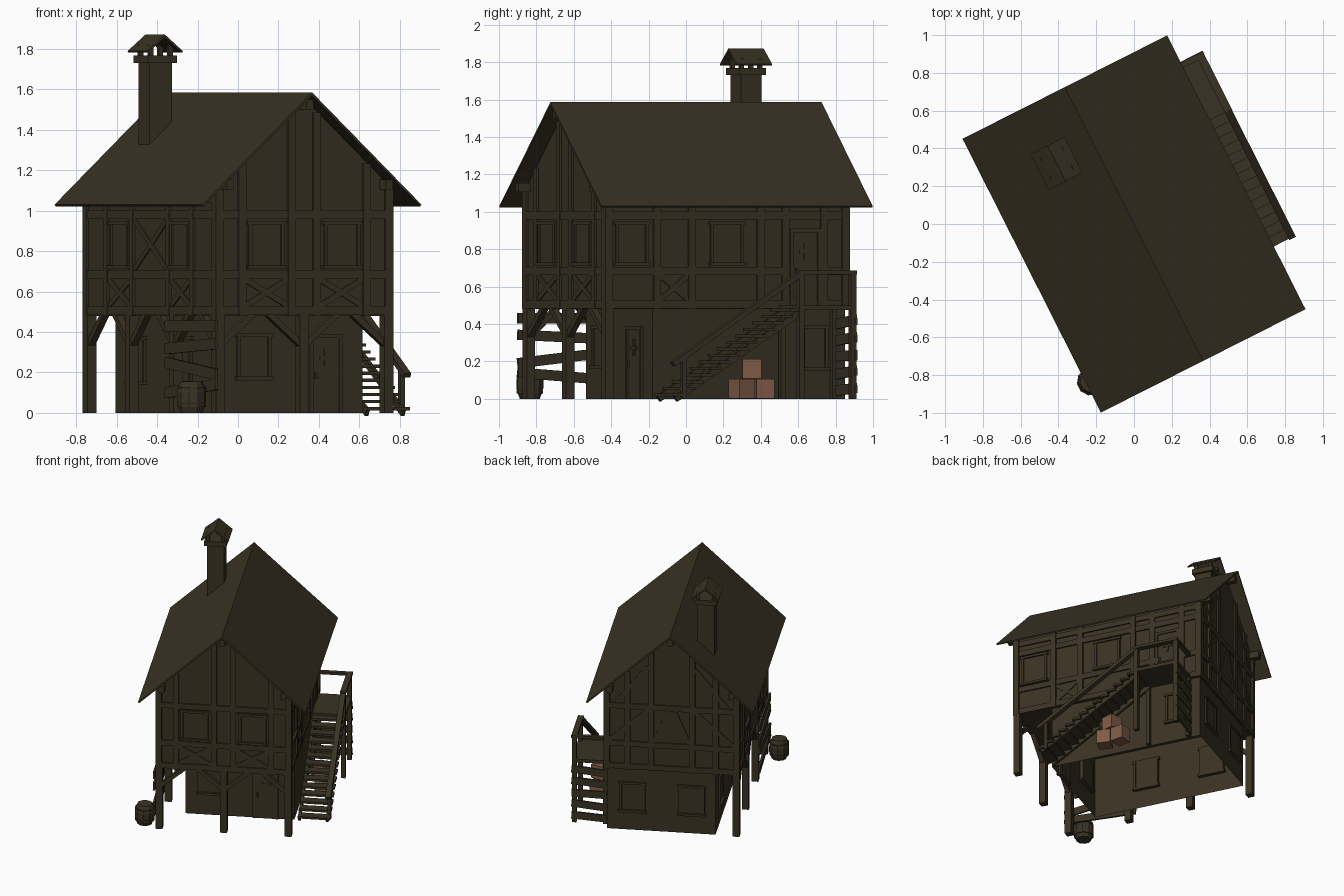
import bpy, bmesh, math, random
from mathutils import Matrix, Vector

if "Cube" in bpy.data.objects:
    bpy.data.objects.remove(bpy.data.objects["Cube"])

random.seed(4)
TURN = Matrix.Rotation(math.radians(26.8), 4, 'Z')   # the house stands turned on its plot


def material(name, rgb):
    m = bpy.data.materials.new(name)
    m.diffuse_color = (*rgb, 1)
    m.use_nodes = True
    m.node_tree.nodes["Principled BSDF"].inputs["Base Color"].default_value = m.diffuse_color
    return m


DARK = material("dark_timber", (0.041, 0.032, 0.017))
CRATE = material("crate_wood", (0.215, 0.105, 0.062))
parts = {}


def part(name):
    return parts.setdefault(name, bmesh.new())


def box(name, loc, size, rot=None):
    m = Matrix.Translation(loc) @ (rot.to_4x4() if rot else Matrix()) @ Matrix.Diagonal((*size, 1))
    bmesh.ops.create_cube(part(name), size=1, matrix=m)


def span(name, lo, hi):
    lo, hi = Vector(lo), Vector(hi)
    box(name, (lo + hi) / 2, hi - lo)


def prism(name, profile, y0, y1):
    bm = part(name)
    f = bm.faces.new([bm.verts.new((x, y0, z)) for x, z in profile])
    ext = bmesh.ops.extrude_face_region(bm, geom=[f], use_keep_orig=True)
    vs = [g for g in ext["geom"] if isinstance(g, bmesh.types.BMVert)]
    bmesh.ops.translate(bm, verts=vs, vec=(0, y1 - y0, 0))


# tangent and outward normal of each wall
SIDES = {"front": ((1, 0, 0), (0, -1, 0)), "back": ((-1, 0, 0), (0, 1, 0)),
         "right": ((0, 1, 0), (1, 0, 0)), "left": ((0, -1, 0), (-1, 0, 0))}


def strip(name, side, d, a, b, w, thick):
    """Beam on a wall from a=(s, z) to b, outer face at distance d; s is the world-axis coordinate."""
    n = Vector(SIDES[side][1])
    axis = Vector((1, 0, 0)) if side in ("front", "back") else Vector((0, 1, 0))
    p, q = (axis * s + Vector((0, 0, z)) for s, z in (a, b))
    along = (q - p).normalized()
    rot = Matrix((along, n, along.cross(n))).transposed()
    box(name, (p + q) / 2 + n * (d - thick / 2), ((q - p).length, thick, w), rot)


def window(side, d, s0, s1, z0, z1, name="window"):
    zm, sm, f = (z0 + z1) / 2, (s0 + s1) / 2, 0.018
    strip(name + "_pane", side, d + 0.004, (s0, zm), (s1, zm), z1 - z0, 0.03)
    for s in (s0, s1):
        strip(name + "_frame", side, d + 0.013, (s, z0), (s, z1), f, 0.04)
    strip(name + "_frame", side, d + 0.015, (s0 - f, z1), (s1 + f, z1), f, 0.04)
    strip(name + "_frame", side, d + 0.022, (s0 - f, z0), (s1 + f, z0), f, 0.05)


def door(side, d, s0, s1, z0, z1):
    sm = (s0 + s1) / 2
    strip("door_panel", side, d + 0.006, (s0, (z0 + z1) / 2), (s1, (z0 + z1) / 2), z1 - z0, 0.03)
    for s in (s0, s1):
        strip("door_frame", side, d + 0.014, (s, z0), (s, z1), 0.02, 0.03)
    strip("door_frame", side, d + 0.014, (s0 - .01, z1), (s1 + .01, z1), 0.02, 0.03)
    zc = z0 + (z1 - z0) * 0.72                       # cross-shaped ornament and handle
    strip("door_ornament", side, d + 0.012, (sm - .035, zc), (sm + .035, zc), 0.018, 0.01)
    strip("door_ornament", side, d + 0.012, (sm, zc - .045), (sm, zc + .045), 0.018, 0.01)
    strip("door_handle", side, d + 0.02, (s0 + .025, z0 + .17), (s0 + .025, z0 + .2), 0.012, 0.02)


def cross(side, d, s0, s1, z0, z1, both=True):
    strip("cross_brace", side, d - 0.005, (s0, z0), (s1, z1), 0.028, 0.02)
    if both:
        strip("cross_brace", side, d - 0.006, (s0, z1), (s1, z0), 0.028, 0.02)


# upper storey, roof and open-bottomed ground storey
A, B = 0.493, 0.733
prism("upper_wall", [(-.48, .48), (.48, .48), (.48, 1.12), (0, 1.56), (-.48, 1.12)], -.72, .72)
prism("roof", [(-.607, 1.03), (0, 1.586), (.607, 1.03), (.6, 1.022), (0, 1.57), (-.6, 1.022)], -.812, .812)
span("lower_wall", (-.317, -.438, 0), (.47, .715, .485))
low = part("lower_wall")
bmesh.ops.delete(low, geom=[f for f in low.faces if abs(f.normal.z) > .9], context='FACES')
for u, z in ((0, 1.525), (.44, 1.13), (-.44, 1.13)):
    span("purlin", (u - .02, -.79, z - .025), (u + .02, .79, z + .025))

# timber frame: rails, studs and crosses
RAILS = (.505, .683, .98)
for side, half, d in (("front", A, B), ("back", A, B), ("left", B, A), ("right", B, A)):
    for z in RAILS:
        strip("rail", side, d - .002, (-half + .002, z), (half - .002, z), .042, .03)
for side in ("left", "right"):
    for s in (-.71, .71):
        strip("corner_post", side, A, (s, .48), (s, 1.12), .045, .045)
    strip("rail", side, A - .002, (-.73, 1.06), (.73, 1.06), .04, .03)
for side, studs in (("front", (.07, .345, .47)), ("back", (.15, .32, .47))):
    for s in studs:
        for k in (-1, 1):
            strip("gable_stud", side, B, (s * k, .48), (s * k, 1.55 - .917 * s), .042, .03)
for s in (-.42, -.21, .2, .35, .58):
    strip("stud", "right", A, (s, .48), (s, 1.1), .042, .03)
for s in (-.46, -.2, .2, .48):
    strip("stud", "left", A, (s, .48), (s, 1.1), .042, .03)
for k in (-1, 1):
    cross("front", B, .09 * k, .325 * k, .53, .66)
    cross("back", B, .17 * k, .46 * k, .96, .70, False)
    cross("back", B, .13 * k, .02 * k, .70, .96, False)
    cross("back", B, .17 * k, .40 * k, 1.30, 1.01, False)
cross("right", A, -.40, -.23, .53, .66)
cross("left", A, -.18, .18, .71, .955)
for a, b in ((-.44, -.22), (.22, .46)):
    cross("left", A, a, b, .53, .66)

# windows and doors
for k in (-1, 1):
    window("front", .72, *sorted((.12 * k, .3 * k)), .72, .94)
window("right", .48, -.66, -.48, .72, .94)
window("right", .48, -.09, .09, .72, .94)
window("left", .48, .245, .43, .72, .94)
window("left", .48, -.42, -.235, .72, .94)
door("right", .48, .385, .55, .5, .9)
window("front", .438, -.22, -.05, .17, .385, "lower_window")
door("front", .438, .18, .345, 0, .38)
for a in (.2, -.23):
    window("back", .715, a, a + .17, .15, .37, "lower_window")
for a in (-.12, .39):
    window("left", .317, a, a + .17, .15, .37, "lower_window")
window("right", .47, .46, .6, .16, .385, "lower_window")

# posts and braces under the overhang
for u, v in ((-.467, -.705), (0, -.705), (.467, -.705), (-.467, -.24), (-.467, .24), (-.467, .705)):
    span("post", (u - .025, v - .025, 0), (u + .025, v + .025, .485))
for u, ks in ((-.467, (1,)), (0, (-1, 1)), (.467, (-1,))):
    for k in ks:
        strip("brace", "front", .722, (u, .33), (u + .19 * k, .49), .03, .035)
for v, ks in ((-.705, (1,)), (-.24, (-1, 1)), (.24, (-1, 1)), (.705, (-1,))):
    for k in ks:
        strip("brace", "left", .484, (v, .33), (v + .17 * k, .49), .03, .035)

# crooked plank fence on the left, and under the landing
for i, z in enumerate((.12, .22, .33, .43)):
    t = (.02, -.03, .012, 0)[i]
    strip("fence_plank", "left", .508, (-.755, z + t), (-.2, z - t), .055, .015)
for i in range(5):
    t = random.uniform(-.015, .015)
    strip("landing_plank", "back", .655, (.48, .05 + i * .09 + t), (.735, .05 + i * .09 - t), .055, .015)

# stairs: open treads, stringers, landing and handrail
N, V0, V1 = 14, -.42, .33
for i in range(N):
    v, z = V0 + (V1 - V0) * i / N, .49 * (i + .6) / N
    span("tread", (.495, v - .02, z - .008), (.73, v + .05, z + .008))
for u in (.505, .705):
    strip("stringer", "right", u + .01, (V0, .0), (V1, .465), .035, .02)
span("landing", (.485, .31, .475), (.733, .65, .5))
for v in (.325, .635):
    span("rail_post", (.7, v - .016, 0), (.732, v + .016, .68))
    span("rail_post", (.48, v - .014, 0), (.508, v + .014, .48))
span("rail_post", (.703, -.39, 0), (.729, -.364, .23))
span("handrail", (.695, .305, .665), (.737, .652, .685))
span("handrail", (.49, .62, .665), (.735, .652, .685))
strip("handrail", "right", .735, (-.44, .185), (.325, .67), .025, .04)

# chimney with its little roof
cu, cv = -.221, .471
span("chimney", (cu - .062, cv - .062, 1.3), (cu + .062, cv + .062, 1.74))
span("chimney_collar", (cu - .08, cv - .08, 1.73), (cu + .08, cv + .08, 1.768))
for i in (-1, 1):
    for j in (-1, 1):
        box("chimney_post", (cu + .055 * i, cv + .055 * j, 1.79), (.022, .022, .06))
prism("chimney_roof", [(cu - .1, 1.79), (cu, 1.872), (cu + .1, 1.79), (cu + .095, 1.782),
                       (cu, 1.857), (cu - .095, 1.782)], cv - .106, cv + .106)

# crates under the stairs
for u, v, z, a in ((.6, .03, .053, 10), (.61, .155, .053, -12), (.605, .085, .16, -22)):
    r = Matrix.Rotation(math.radians(a), 3, 'Z')
    box("crate", (u, v, z), (.1, .1, .105), r)

# barrel: bulging body with hoops
bc = TURN.inverted() @ Vector((-.23, -.835, 0))
rings = [(.055, 0), (.055, .004), (.066, .03), (.073, .055), (.073, .1), (.066, .125), (.055, .155)]
for (r0, z0), (r1, z1) in zip(rings, rings[1:]):
    bmesh.ops.create_cone(part("barrel"), cap_ends=True, segments=10, radius1=r0, radius2=r1, depth=z1 - z0,
                          matrix=Matrix.Translation((bc.x, bc.y, (z0 + z1) / 2)))
for z in (.035, .12):
    bmesh.ops.create_cone(part("barrel_hoop"), cap_ends=True, segments=10, radius1=.072, radius2=.072,
                          depth=.014, matrix=Matrix.Translation((bc.x, bc.y, z)))

# turn everything and make the objects
for name, bm in parts.items():
    bmesh.ops.recalc_face_normals(bm, faces=bm.faces)
    bm.transform(TURN)
    mesh = bpy.data.meshes.new(name)
    bm.to_mesh(mesh)
    bm.free()
    mesh.materials.append(CRATE if name == "crate" else DARK)
    bpy.context.collection.objects.link(bpy.data.objects.new(name, mesh))
